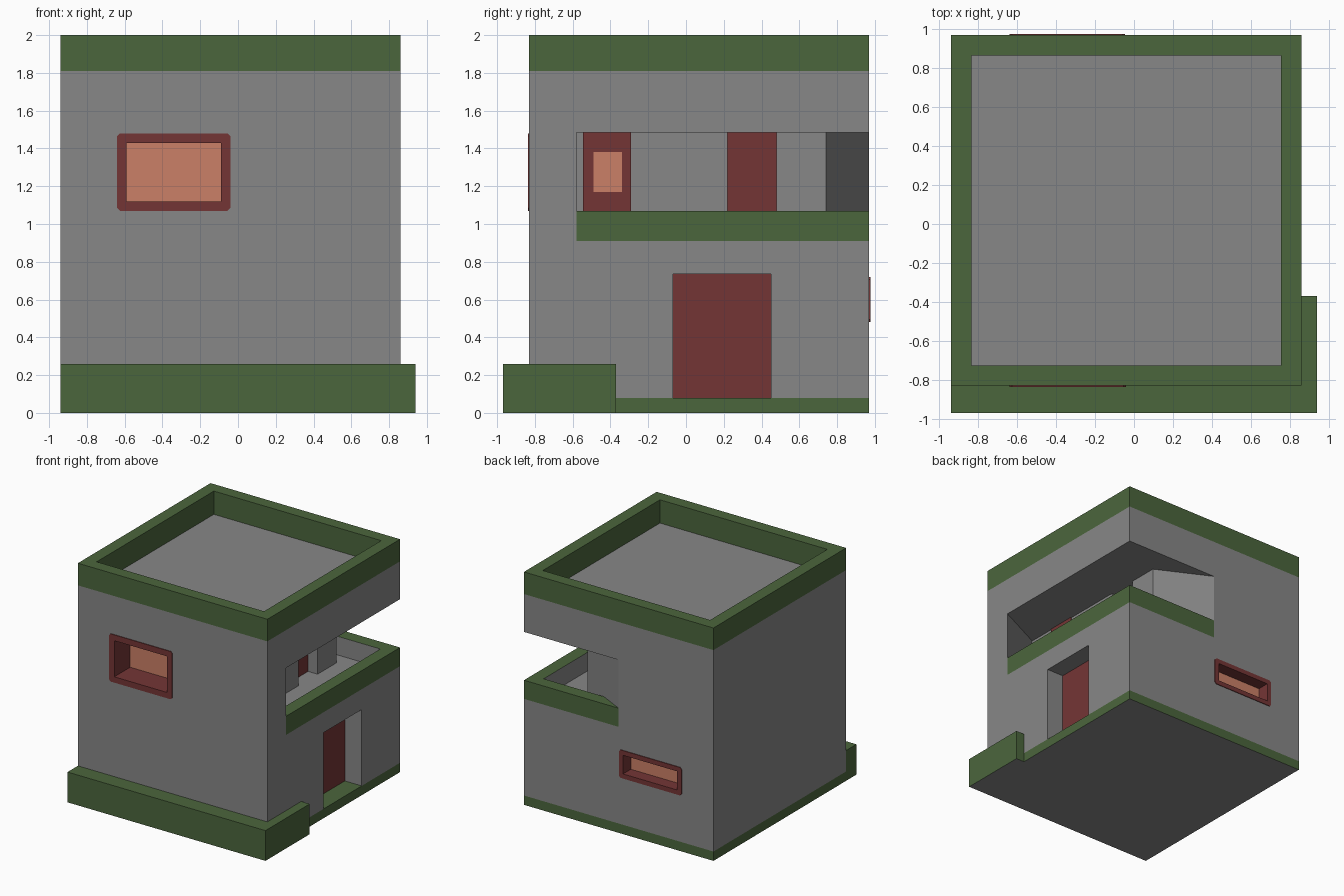
import bpy, bmesh
from mathutils import Vector

if "Cube" in bpy.data.objects:
    bpy.data.objects.remove(bpy.data.objects["Cube"])

# Flat colours, same slot order on every object
COLOURS = [("wall_grey", (0.245, 0.245, 0.245)), ("trim_green", (0.071, 0.133, 0.046)),
           ("frame_red", (0.175, 0.036, 0.036)), ("glass_orange", (0.60, 0.215, 0.135))]
GREY, GREEN, RED, ORANGE = range(4)
MATS = []
for mat_name, rgb in COLOURS:
    m = bpy.data.materials.new(mat_name)
    m.diffuse_color = (*rgb, 1)
    m.use_nodes = True
    m.node_tree.nodes["Principled BSDF"].inputs["Base Color"].default_value = m.diffuse_color
    MATS.append(m)


def prism(name, pts, lo, hi, paint, axis='z', bands=()):
    """Extrude a 2D outline along z (or y); paint(centre, normal) gives the colour."""
    place = (lambda a, b, h: (a, b, h)) if axis == 'z' else (lambda a, b, h: (a, h, b))
    bm = bmesh.new()
    low = [bm.verts.new(place(a, b, lo)) for a, b in pts]
    top = [bm.verts.new(place(a, b, hi)) for a, b in pts]
    bm.faces.new(low)
    bm.faces.new(top)
    for i in range(len(pts)):
        j = (i + 1) % len(pts)
        bm.faces.new((low[i], low[j], top[j], top[i]))
    for z in bands:
        bmesh.ops.bisect_plane(bm, geom=bm.verts[:] + bm.edges[:] + bm.faces[:],
                               plane_co=(0, 0, z), plane_no=(0, 0, 1))
    bmesh.ops.recalc_face_normals(bm, faces=bm.faces[:])
    bm.normal_update()
    for f in bm.faces:
        f.material_index = paint(f.calc_center_median(), f.normal)
    me = bpy.data.meshes.new(name)
    for m in MATS:
        me.materials.append(m)
    bm.to_mesh(me)
    bm.free()
    ob = bpy.data.objects.new(name, me)
    bpy.context.collection.objects.link(ob)
    return ob


def box(name, x0, x1, y0, y1, z0, z1, paint):
    return prism(name, [(x0, y0), (x1, y0), (x1, y1), (x0, y1)], z0, z1, paint)


def cut(target, cutter):
    mod = target.modifiers.new("cut", 'BOOLEAN')
    mod.operation = 'DIFFERENCE'
    mod.solver = 'EXACT'
    mod.object = cutter
    bpy.context.view_layer.objects.active = target
    bpy.ops.object.modifier_apply(modifier=mod.name)


def flat(i):
    return lambda c, n: i


# Main block with green base and roof bands
house = box("house_body", -0.94, 0.86, -0.83, 0.97, 0, 2, flat(GREY))
bpy.data.objects.remove(house)
house = prism("house_body", [(-0.94, -0.83), (0.86, -0.83), (0.86, 0.97), (-0.94, 0.97)], 0, 2,
              lambda c, n: GREEN if (c.z > 1.81 or c.z < 0.08) and n.z > -0.5 else GREY,
              bands=(0.08, 1.81))

# Openings: sunken roof, ground door, corner balcony with a door niche
cutters = [
    box("roof_cutter", -0.835, 0.755, -0.725, 0.865, 1.80, 2.2,
        lambda c, n: GREY if n.z < -0.5 else GREEN),
    box("door_cutter", 0.70, 1.0, -0.07, 0.45, 0.08, 0.735,
        lambda c, n: RED if n.x < -0.5 else GREEN if n.z < -0.5 else GREY),
    prism("balcony_cutter",
          [(0.90, -0.561), (0.42, -0.79), (0.42, 0.22), (0.33, 0.22), (0.33, 0.48),
           (0.42, 0.48), (0.42, 0.74), (-0.10, 1.0), (0.90, 1.0)], 0.91, 1.485,
          lambda c, n: RED if n.x < -0.9 and c.x < 0.35 else GREY),
]
for c in cutters:
    cut(house, c)


def window(name, x0, x1, z0, z1, rim, wall, out, depth):
    """Chamfered flat rim on the wall, with a red reveal and an orange pane."""
    k, a, b, c, d = 0.015, x0 - rim, x1 + rim, z0 - rim, z1 + rim
    outline = [(a + k, c), (b - k, c), (b, c + k), (b, d - k),
               (b - k, d), (a + k, d), (a, d - k), (a, c + k)]
    frame = prism(name + "_frame", outline, *sorted((wall, wall + out * 0.006)), flat(RED), 'y')
    cutter = box(name + "_cutter", x0, x1, *sorted((wall - out * depth, wall + out * 0.15)), z0, z1,
                 lambda p, n: ORANGE if n.y * out < -0.5 else RED)
    cut(house, cutter)
    cut(frame, cutter)
    cutters.append(cutter)


window("front_window", -0.59, -0.09, 1.12, 1.43, 0.05, -0.83, -1, 0.21)
window("back_window", -0.60, -0.085, 0.52, 0.68, 0.04, 0.97, 1, 0.10)
for c in cutters:
    bpy.data.objects.remove(c)

# Balcony parapet: green outside and on top, grey inside
prism("balcony_parapet",
      [(0.86, -0.58), (0.86, 0.97), (-0.04, 0.97), (0.18, 0.86), (0.75, 0.86), (0.75, -0.633)],
      0.91, 1.07,
      lambda c, n: GREEN if n.z > 0.5 or n.x > 0.9 or n.y > 0.9 else GREY)

# Balcony door with a small pane
box("balcony_door", 0.42, 0.428, -0.545, -0.29, 0.91, 1.485, flat(RED))
box("balcony_door_pane", 0.428, 0.432, -0.49, -0.34, 1.17, 1.38, flat(ORANGE))

# Raised planter wall wrapping the front right corner
prism("front_plinth",
      [(-0.94, -0.97), (0.94, -0.97), (0.94, -0.37), (0.86, -0.37), (0.86, -0.83), (-0.94, -0.83)],
      0, 0.26, lambda c, n: GREY if n.z < -0.5 else GREEN)
